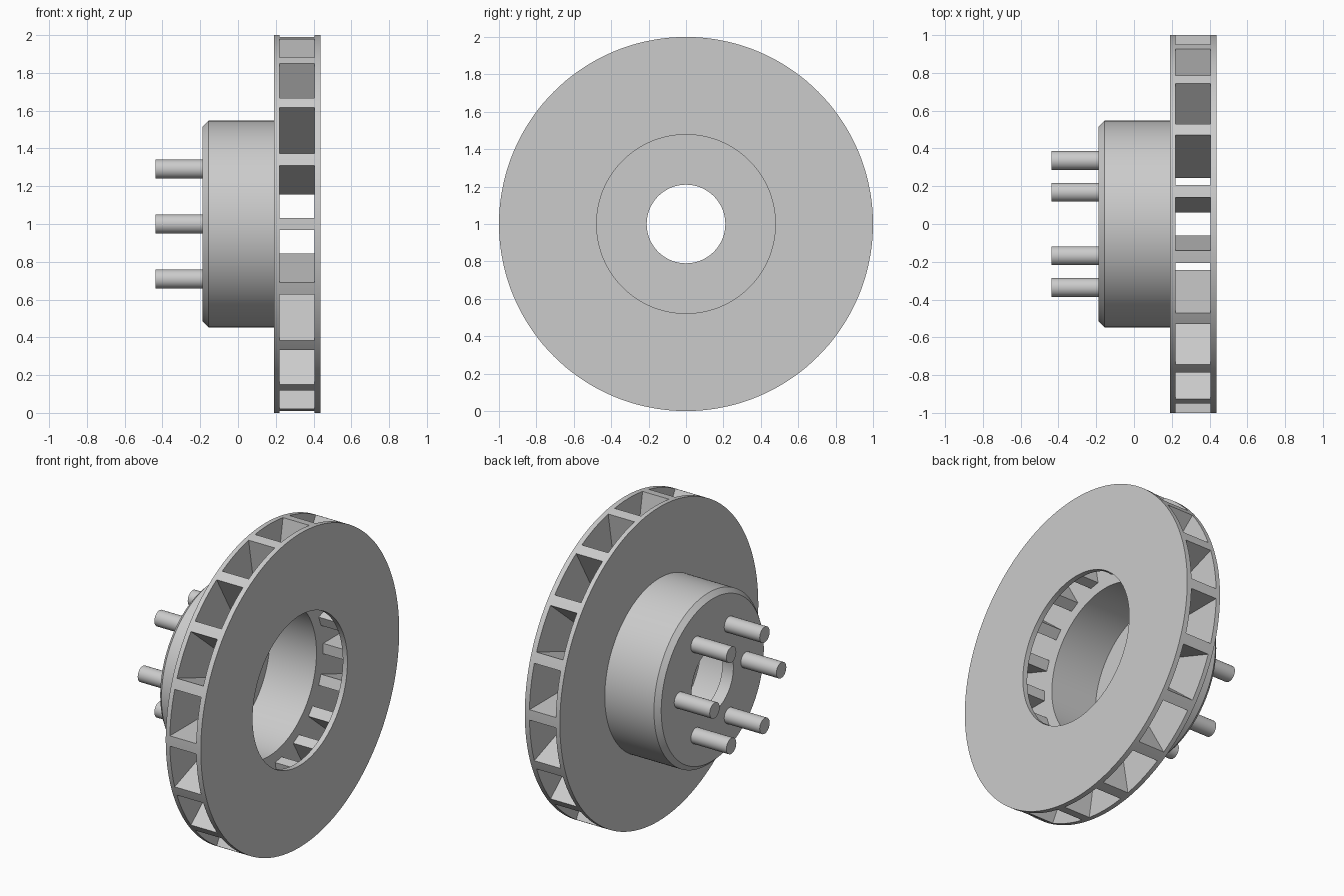
import bpy, bmesh
from math import cos, sin, pi, radians
from mathutils import Vector

cube = bpy.data.objects.get("Cube")
if cube:
    bpy.data.objects.remove(cube)

CENTRE = Vector((0, 0, 1))
VANES = 18
STUDS = 6

steel = bpy.data.materials.new("grey_steel")
steel.use_nodes = True
grey = (0.6, 0.6, 0.6, 1)
steel.diffuse_color = grey
steel.node_tree.nodes["Principled BSDF"].inputs["Base Color"].default_value = grey


def make_object(name, bm):
    bmesh.ops.recalc_face_normals(bm, faces=bm.faces)
    mesh = bpy.data.meshes.new(name)
    bm.to_mesh(mesh)
    bm.free()
    obj = bpy.data.objects.new(name, mesh)
    bpy.context.collection.objects.link(obj)
    mesh.materials.append(steel)
    return obj


def activate(obj):
    bpy.ops.object.select_all(action='DESELECT')
    obj.select_set(True)
    bpy.context.view_layer.objects.active = obj


def smooth(obj):
    activate(obj)
    bpy.ops.object.shade_smooth_by_angle(angle=radians(30))


def lathe(name, profile, steps):
    """Spin a closed (x, radius) profile about the axle."""
    bm = bmesh.new()
    rings = []
    for i in range(steps):
        a = 2 * pi * i / steps
        rings.append([bm.verts.new(CENTRE + Vector((x, r * cos(a), r * sin(a))))
                      for x, r in profile])
    n = len(profile)
    for i, ring in enumerate(rings):
        nxt = rings[(i + 1) % steps]
        for j in range(n):
            k = (j + 1) % n
            bm.faces.new((ring[j], ring[k], nxt[k], nxt[j]))
    return make_object(name, bm)


def vent_cutter(x0, x1, core, reach, half):
    """Gear-shaped prism: its teeth are the gaps between the vanes."""
    bm = bmesh.new()
    outline = []
    for i in range(VANES):
        a = 2 * pi * i / VANES
        along = Vector((0, -cos(a), sin(a)))
        across = Vector((0, sin(a), cos(a)))
        for r, side in ((reach, -half), (core, -half), (core, half), (reach, half)):
            outline.append(bm.verts.new(CENTRE + along * r + across * side + Vector((x0, 0, 0))))
    face = bm.faces.new(outline)
    ext = bmesh.ops.extrude_face_region(bm, geom=[face])
    moved = [v for v in ext["geom"] if isinstance(v, bmesh.types.BMVert)]
    bmesh.ops.translate(bm, verts=moved, vec=(x1 - x0, 0, 0))
    return make_object("vent_cutter", bm)


# Disc and hat, turned as one casting
disc = lathe("disc_and_hat", [
    (0.4375, 0.478), (0.4375, 1.0), (0.19, 1.0), (0.19, 0.547),
    (-0.157, 0.547), (-0.187, 0.517), (-0.187, 0.21), (-0.11, 0.21),
    (-0.11, 0.478)], 144)

# Radial cooling vents
cutter = vent_cutter(0.219, 0.405, 0.545, 1.15, 0.033)
cutter.hide_render = True
vents = disc.modifiers.new("vents", 'BOOLEAN')
vents.operation = 'DIFFERENCE'
vents.solver = 'EXACT'
vents.object = cutter
activate(disc)
bpy.ops.object.modifier_apply(modifier="vents")
bpy.data.objects.remove(cutter)
smooth(disc)

# Wheel studs
for i in range(STUDS):
    a = 2 * pi * i / STUDS
    bpy.ops.mesh.primitive_cylinder_add(
        vertices=32, radius=0.05, depth=0.2775, rotation=(0, pi / 2, 0),
        location=CENTRE + Vector((-0.29875, 0.336 * cos(a), 0.336 * sin(a))))
    stud = bpy.context.object
    stud.name = f"wheel_stud_{i + 1}"
    stud.data.materials.append(steel)
    smooth(stud)
